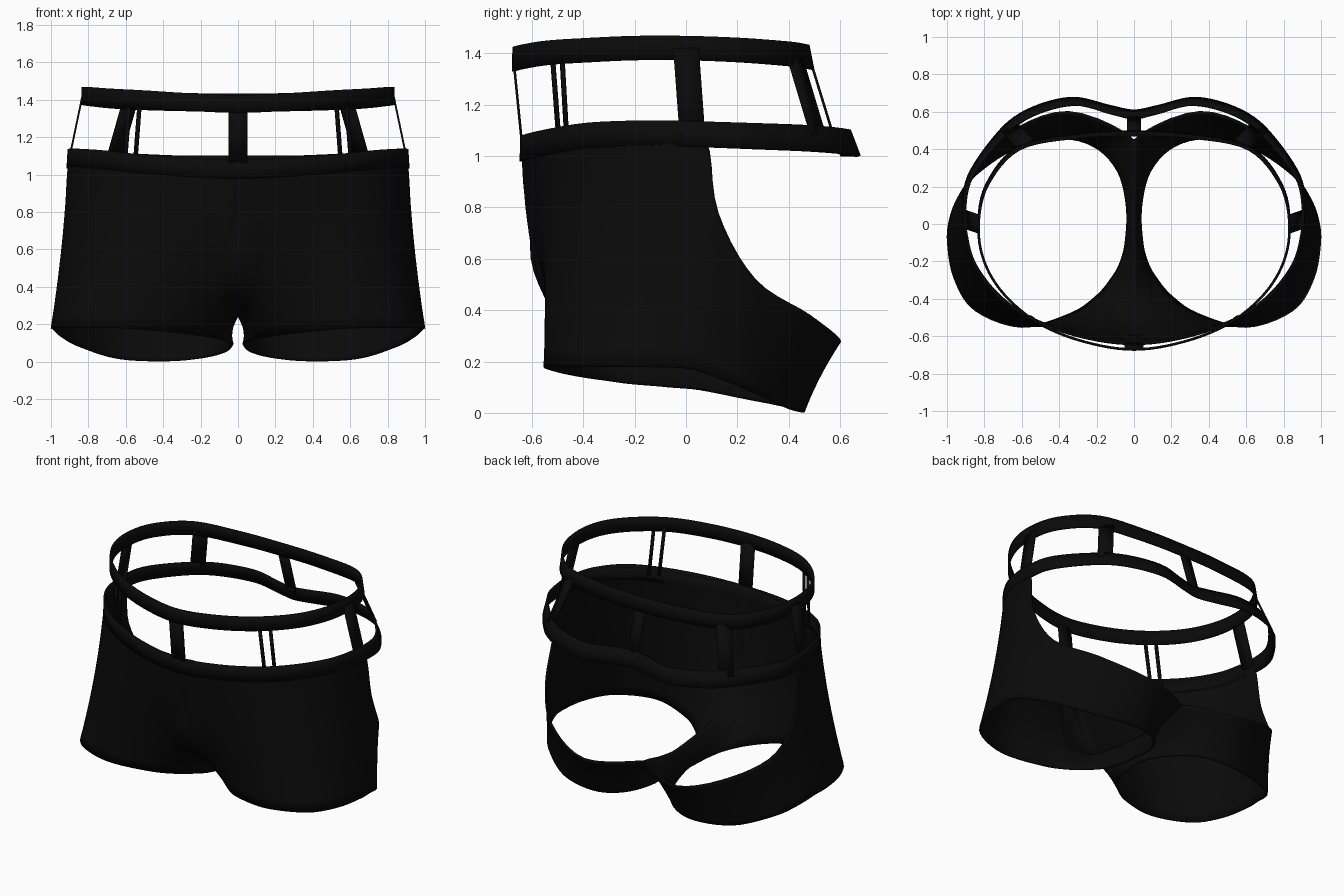
import bpy, bmesh
from mathutils import Vector

cube = bpy.data.objects.get("Cube")
if cube:
    bpy.data.objects.remove(cube, do_unlink=True)

black = bpy.data.materials.new("black fabric")
black.use_nodes = True
COLOUR = (0.003, 0.003, 0.003, 1)
black.diffuse_color = COLOUR
black.node_tree.nodes["Principled BSDF"].inputs["Base Color"].default_value = COLOUR


def spline(points, steps):
    """Closed smooth curve through the points."""
    pts = [Vector(p) for p in points]
    count, out = len(pts), []
    for i in range(count):
        a, b, c, d = (pts[(i + k) % count] for k in (-1, 0, 1, 2))
        for s in range(steps):
            t = s / steps
            out.append(b + (c - a) * t / 2 + (a * 2 - b * 5 + c * 4 - d) * t**2 / 2
                       + (b * 3 - a - c * 3 + d) * t**3 / 2)
    return out


def make_cloth(name, rows, closed=True, thickness=0.01, mirror=False):
    """Skin a list of point rows and give the sheet a thickness."""
    bm = bmesh.new()
    grid = [[bm.verts.new(p) for p in row] for row in rows]
    count = len(rows[0])
    for low, high in zip(grid, grid[1:]):
        for i in range(count if closed else count - 1):
            j = (i + 1) % count
            bm.faces.new((low[i], low[j], high[j], high[i]))
    bmesh.ops.recalc_face_normals(bm, faces=bm.faces)
    mesh = bpy.data.meshes.new(name)
    bm.to_mesh(mesh)
    bm.free()
    obj = bpy.data.objects.new(name, mesh)
    bpy.context.collection.objects.link(obj)
    mesh.materials.append(black)
    if mirror:
        mod = obj.modifiers.new("mirror", 'MIRROR')
        mod.merge_threshold = 0.002
    mod = obj.modifiers.new("thickness", 'SOLIDIFY')
    mod.thickness = thickness
    mod.offset = 0
    bpy.ops.object.select_all(action='DESELECT')
    obj.select_set(True)
    bpy.context.view_layer.objects.active = obj
    bpy.ops.object.shade_smooth_by_angle(angle=0.8)


def lerp_rows(bottom, top, count):
    return [[a.lerp(b, r / count) for a, b in zip(bottom, top)] for r in range(count + 1)]


# Shorts body: one half lofted from leg hem to waist, centre seam and open seat edge
hem = [(.995, -.1, .178), (.96, -.29, .18), (.85, -.46, .18), (.6, -.55, .177),
       (.34, -.48, .155), (.2, -.385, .138), (.12, -.29, .125), (.07, -.2, .112),
       (.038, -.07, .1), (.03, .05, .09), (.07, .25, .05), (.19, .4, .02),
       (.38, .457, .003), (.64, .4, .015), (.85, .26, .08), (.94, .14, .13),
       (.985, .02, .17)]
edge = [(.895, -.05, 1.12), (.85, -.21, 1.12), (.72, -.38, 1.11), (.53, -.51, 1.09),
        (.26, -.6, 1.07), (0, -.637, 1.06), (0, -.6, .82), (0, -.588, .55),
        (0, -.42, .33), (0, .05, .25), (0, .26, .26), (0, .45, .3),
        (.35, .6, .28), (.68, .48, .383), (.87, .27, .52), (.915, .125, .78),
        (.905, .08, 1.06)]
# Sideways and forward swell halfway up each column: rounds the pouch and inner legs
swell = [(-.015, 0), (-.02, 0), (-.02, 0), (0, 0), (0, -.02), (.02, -.06), (.03, -.1),
         (.045, -.06), (.035, -.02), (.018, 0), (.025, 0), (.02, 0), (0, -.01), (0, 0),
         (0, 0), (0, 0), (-.01, 0)]
STEPS, ROWS = 5, 14
edge_curve = [Vector((max(p.x, 0), p.y, p.z)) for p in spline(edge, STEPS)]
swell_curve = spline([(x, y, 0) for x, y in swell], STEPS)
body = lerp_rows(spline(hem, STEPS), edge_curve, ROWS)
for r, row in enumerate(body):
    t = r / ROWS
    body[r] = [p + v * 4 * t * (1 - t) for p, v in zip(row, swell_curve)]
make_cloth("shorts_body", body, mirror=True)


def band(name, half, height, flare):
    """Full waistband from its right half, given front to back along the top edge."""
    full = half + [(-x, y, z) for x, y, z in half[-2:0:-1]]
    top = spline(full, 6)
    bottom = []
    for p in top:
        lean = max(0, min(1, p.y * 2)) * flare + 0.002
        out = Vector((p.x, p.y, 0)).normalized()
        bottom.append(p + out * lean - Vector((0, 0, height)))
    make_cloth(name, lerp_rows(bottom, top, 2), thickness=0.012)


# Waistbands
band("lower_waistband",
     [(0, -.64, 1.078), (.28, -.603, 1.09), (.54, -.51, 1.11), (.73, -.38, 1.13),
      (.853, -.21, 1.138), (.896, -.05, 1.138), (.903, .08, 1.134), (.865, .25, 1.128),
      (.71, .45, 1.12), (.55, .575, 1.11), (.32, .637, 1.1), (.12, .59, 1.1),
      (0, .565, 1.1)], 0.1, 0.04)
band("upper_waistband",
     [(0, -.67, 1.425), (.26, -.63, 1.435), (.5, -.535, 1.45), (.69, -.38, 1.46),
      (.8, -.2, 1.468), (.83, 0, 1.468), (.78, .21, 1.46), (.61, .4, 1.445),
      (.3, .462, 1.435), (0, .475, 1.432)], 0.095, 0.018)


def strap(name, top, bottom, width, direction):
    side = Vector(direction).normalized() * width / 2
    rows = [[Vector(p) - side, Vector(p) + side] for p in (bottom, top)]
    make_cloth(name, rows, closed=False)


# Straps joining the two bands
strap("front_strap", (0, -.67, 1.36), (0, -.639, 1.05), .1, (1, 0, 0))
strap("back_strap", (0, .485, 1.37), (0, .58, 1.06), .075, (1, 0, 0))
for label, s in (("left", 1), ("right", -1)):
    strap(label + "_side_strap", (s * .832, 0, 1.42), (s * .903, .025, 1.08), .1, (0, 1, 0))
    strap(label + "_back_strap", (s * .58, .425, 1.38), (s * .665, .515, 1.08), .095,
          (s, -.7, 0))
    strap(label + "_thin_strap_inner", (s * .525, -.52, 1.39), (s * .55, -.495, 1.06), .022,
          (s, .6, 0))
    strap(label + "_thin_strap_outer", (s * .58, -.483, 1.39), (s * .605, -.464, 1.06), .022,
          (s, .6, 0))
